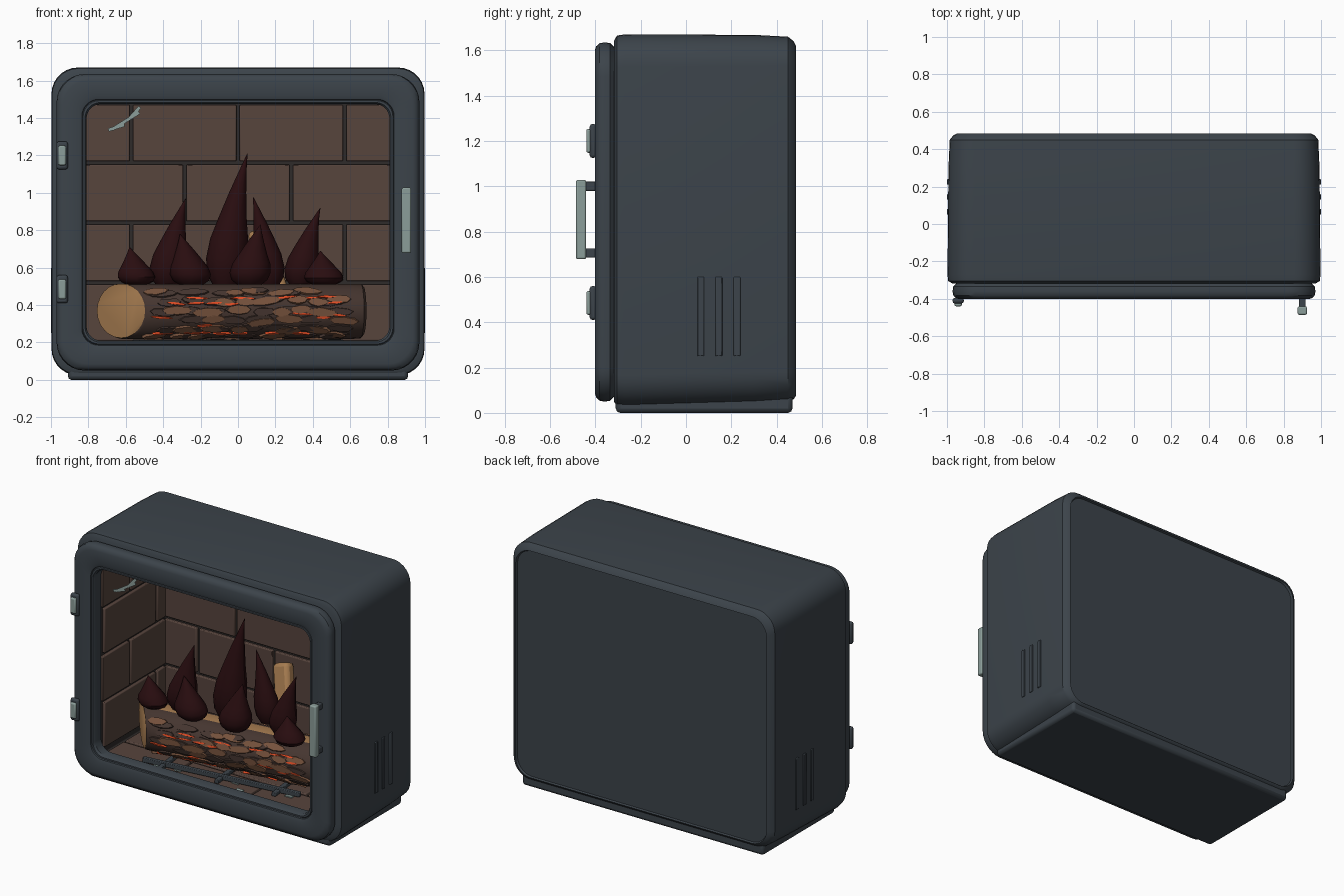
import bpy, bmesh, random
from math import sin, cos, pi, radians
from mathutils import Matrix, Vector

random.seed(4)
if "Cube" in bpy.data.objects:
    bpy.data.objects.remove(bpy.data.objects["Cube"])


def material(name, r, g, b):
    m = bpy.data.materials.new(name)
    m.use_nodes = True
    m.diffuse_color = (r, g, b, 1)
    m.node_tree.nodes["Principled BSDF"].inputs["Base Color"].default_value = (r, g, b, 1)
    return m


IRON = material("dark iron", .045, .057, .069)
BRICK = material("brick", .095, .058, .046)
MORTAR = material("mortar", .028, .024, .023)
STEEL = material("pale steel", .26, .34, .32)
FLAME = material("dark red flame", .022, .004, .005)
WOOD = material("cut wood", .38, .2, .08)
BARK = material("bark", .06, .036, .029)
BARK_LIGHT = material("light bark", .18, .083, .045)
EMBER = material("ember", .79, .075, .018)


def finish(name, bm, mats, bevel=0, smooth=True):
    bmesh.ops.recalc_face_normals(bm, faces=bm.faces)
    me = bpy.data.meshes.new(name)
    bm.to_mesh(me)
    bm.free()
    ob = bpy.data.objects.new(name, me)
    bpy.context.collection.objects.link(ob)
    for m in mats:
        me.materials.append(m)
    if bevel:
        mod = ob.modifiers.new("Bevel", "BEVEL")
        mod.width, mod.segments = bevel, 2
    if smooth:
        bpy.ops.object.select_all(action="DESELECT")
        ob.select_set(True)
        bpy.context.view_layer.objects.active = ob
        bpy.ops.object.shade_smooth_by_angle(angle=radians(35))
    return ob


def loft(sections, wrap=False):
    """Bridge equal rings of points; cap the ends unless wrapped."""
    bm = bmesh.new()
    rings = [[bm.verts.new(p) for p in s] for s in sections]
    pairs = list(zip(rings, rings[1:])) + ([(rings[-1], rings[0])] if wrap else [])
    for a, b in pairs:
        for i in range(len(a)):
            j = (i + 1) % len(a)
            bm.faces.new((a[i], a[j], b[j], b[i]))
    if not wrap:
        bm.faces.new(rings[0])
        bm.faces.new(rings[-1])
    return bm


def rounded(y, hw, z0, z1, r, n=7):
    corners = ((hw - r, z1 - r), (r - hw, z1 - r), (r - hw, z0 + r), (hw - r, z0 + r))
    return [(cx + r * cos(a), y, cz + r * sin(a))
            for q, (cx, cz) in enumerate(corners)
            for a in [(q + k / n) * pi / 2 for k in range(n + 1)]]


def boxes(name, items, mat, bevel=0):
    bm = bmesh.new()
    for c, s in items:
        bmesh.ops.create_cube(bm, size=1, matrix=Matrix.Translation(c) @ Matrix.Diagonal((*s, 1)))
    return finish(name, bm, [mat], bevel)


# Cabinet shell with hollow firebox and inset back panel
body = loft([rounded(.472, .92, .1, 1.6, .1), rounded(.472, .94, .08, 1.615, .11),
             rounded(.485, .945, .075, 1.62, .11), rounded(.475, .965, .06, 1.64, .12),
             rounded(.45, .985, .05, 1.66, .13), rounded(.3, .992, .04, 1.668, .14),
             rounded(-.27, .997, .025, 1.67, .14), rounded(-.305, .994, .03, 1.665, .14),
             rounded(-.318, .97, .05, 1.64, .13), rounded(-.318, .83, .18, 1.5, .06),
             rounded(-.30, .83, .16, 1.5, .01), rounded(.4, .83, .16, 1.5, .01)])
for f in body.faces:
    c = f.calc_center_median()
    f.material_index = int(abs(c.x) < .84 and .15 < c.z < 1.51 and -.31 < c.y < .42)
finish("cabinet", body, [IRON, MORTAR])
boxes("base_plinth", [((0, .08, .045), (1.82, .78, .09))], IRON, .02)

# Door frame: a rounded ring with a bead around the window
door = [(-.318, .02), (-.335, .003), (-.36, 0), (-.382, .004), (-.396, .017), (-.402, .035),
        (-.402, .115), (-.395, .135), (-.386, .138), (-.393, .142), (-.393, .152), (-.38, .16), (-.318, .16)]
finish("door_frame", loft([rounded(y, .97 - i, .05 + i, 1.635 - i, .15 - i * .45)
                           for y, i in door], wrap=True), [IRON])


# Brick lining in running bond
def brick_wall(name, u0, u1, v0, v1, rows, place, length=.57):
    items, h = [], (v1 - v0) / rows
    for r in range(rows):
        u = -length * (2 if r % 2 else 2.5)
        while u < u1:
            a, b = max(u, u0) + .009, min(u + length, u1) - .009
            if b - a > .03:
                items.append(place((a + b) / 2, v0 + (r + .5) * h, b - a, h - .018))
            u += length
    boxes(name, items, BRICK, .006)


brick_wall("back_bricks", -.83, .83, .2, 1.48, 4,
           lambda u, v, a, b: ((u, .395, v), (a, .03, b)))
for side, sx in (("left", 1), ("right", -1)):
    brick_wall(side + "_bricks", -.31, .39, .2, 1.48, 4,
               lambda u, v, a, b: ((sx * .825, u, v), (.03, a, b)))
for part, z in (("floor", .165), ("ceiling", 1.495)):
    brick_wall(part + "_bricks", -.81, .81, -.31, .38, 3,
               lambda u, v, a, b: ((u, v, z), (a, b, .03)))

# Side vents
for side, sx in (("left", 1), ("right", -1)):
    boxes(side + "_vent_slats", [((sx * .985, .065 + .08 * k, .425), (.03, .03, .35))
                                 for k in range(3)], IRON, .004)

# Hinges and handle
for part, z in (("upper", 1.2), ("lower", .485)):
    boxes(part + "_hinge_mount", [((-.94, -.41, z), (.06, .03, .15))], IRON, .012)
    boxes(part + "_hinge_pin", [((-.94, -.42, z), (.04, .04, .105))], STEEL, .008)
boxes("handle_posts", [((.9, -.425, z), (.035, .07, .04)) for z in (.705, 1.0)], IRON, .005)
boxes("handle_bar", [((.9, -.463, .853), (.05, .045, .35))], STEEL, .008)

# Glints on the window
for k, (x, z, l, a) in enumerate(((-.6, 1.385, .17, -32), (-.555, 1.425, .09, -48), (-.65, 1.35, .09, -18))):
    g = boxes("window_glint_%d" % (k + 1), [((0, 0, 0), (l, .005, .018))], STEEL)
    g.location, g.rotation_euler = (x, -.35, z), (0, radians(a), 0)

# Main log: flat split top, slanted left end
YAW = Matrix.Translation((0, -.06, .37)) @ Matrix.Rotation(.12, 4, "Z")
RY, RZ, TOP = .165, .152, .142


def log_ring(x, scale=1, slant=0):
    ring = []
    for k in range(24):
        a = 2 * pi * k / 24
        y, z = RY * cos(a) * scale, min(RZ * sin(a) * scale, TOP)
        ring.append(YAW @ Vector((x - slant * y, y, z)))
    return ring


log = loft([log_ring(-.63, .96, .7), log_ring(-.615, 1, .65), log_ring(-.3), log_ring(0),
            log_ring(.3), log_ring(.6), log_ring(.66, .97), log_ring(.675, .85)])
log.normal_update()
for f in log.faces:
    n, c = f.normal, f.calc_center_median()
    f.material_index = int(len(f.verts) > 4 or (c.z > .37 + TOP - .004 and abs(n.z) > .9))
finish("main_log", log, [BARK, WOOD])


# Bark plates and embers laid over the log's curve
def plates(name, rows, length, width, thick, mat, density, shift):
    bm = bmesh.new()
    for r, deg in enumerate(rows):
        x = -.47 + random.random() * .06 + shift
        while x < .63 - length / 2:
            l = length * random.uniform(.7, 1.25)
            if random.random() < density:
                a = radians(deg + random.uniform(-4, 4))
                out = Vector((0, -cos(a) / RY, sin(a) / RZ)).normalized()
                along = Vector((1, 0, random.uniform(-.12, .12))).normalized()
                side = out.cross(along).normalized()
                centre = Vector((x, -RY * cos(a), RZ * sin(a)))
                rim = []
                for s, lift in ((1, -.008), (.92, thick)):
                    rim.append([bm.verts.new(YAW @ (centre + out * lift + s * (
                        along * cos(t) * l / 2 + side * sin(t) * width / 2 * random.uniform(.8, 1.15))))
                        for t in [2 * pi * k / 8 for k in range(8)]])
                for i in range(8):
                    j = (i + 1) % 8
                    bm.faces.new((rim[0][i], rim[0][j], rim[1][j], rim[1][i]))
                bm.faces.new(rim[1])
                bm.faces.new(rim[0])
            x += l * .95
    finish(name, bm, [mat], smooth=False)


around = [d for d in range(-80, 250, 20) if not 45 < d < 135]
plates("bark_plates", around, .15, .05, .008, BARK_LIGHT, .62, 0)
plates("dark_bark_plates", around, .17, .048, .006, BARK, .8, .03)
plates("ember_cracks", (-48, -28, -10, 12, 28), .12, .014, .009, EMBER, .5, .02)

# Leaning split log behind the fire
lean = boxes("leaning_log", [((0, 0, 0), (.12, .08, .66))], WOOD, .025)
lean.location, lean.rotation_euler = (.2, .23, .5), (radians(-18), radians(-17), 0)


# Flames: bulging cones that bend towards their tips
def flame(k, x, y, width, height, lean_x):
    shape = ((0, .6), (.08, .88), (.2, 1), (.35, .92), (.5, .7), (.7, .42), (.87, .18), (1, .01))
    rings = [[(x + lean_x * t ** 1.6 + width / 2 * s * cos(a), y + width * .42 * s * sin(a), .51 + height * t)
              for a in [2 * pi * i / 12 for i in range(12)]] for t, s in shape]
    finish("flame_%d" % k, loft(rings), [FLAME])


for k, spec in enumerate(((-.54, -.14, .2, .2, -.04), (-.25, -.14, .22, .27, -.06),
                          (-.38, -.07, .2, .46, .1), (-.07, 0, .22, .7, .12),
                          (.06, -.12, .22, .32, .06), (.17, .08, .17, .47, -.09),
                          (.33, 0, .18, .41, .11), (.46, -.1, .21, .18, -.02))):
    flame(k + 1, *spec)

# Grate bars and ash flakes on the floor
grate = boxes("grate_bars", [((0, y, .2), (1.1, .03, .03)) for y in (-.14, .14)]
              + [((x, 0, .195), (.03, .42, .025)) for x in (-.4, 0, .4)], IRON, .004)
grate.location, grate.rotation_euler = (0, -.06, 0), (0, 0, .12)
boxes("ash_flakes", [((x, y, .183), (.05, .03, .008)) for x, y in
                     ((-.28, -.24), (-.42, -.27), (.12, -.19), (.5, -.16), (.2, -.27), (.62, .05))], STEEL)
